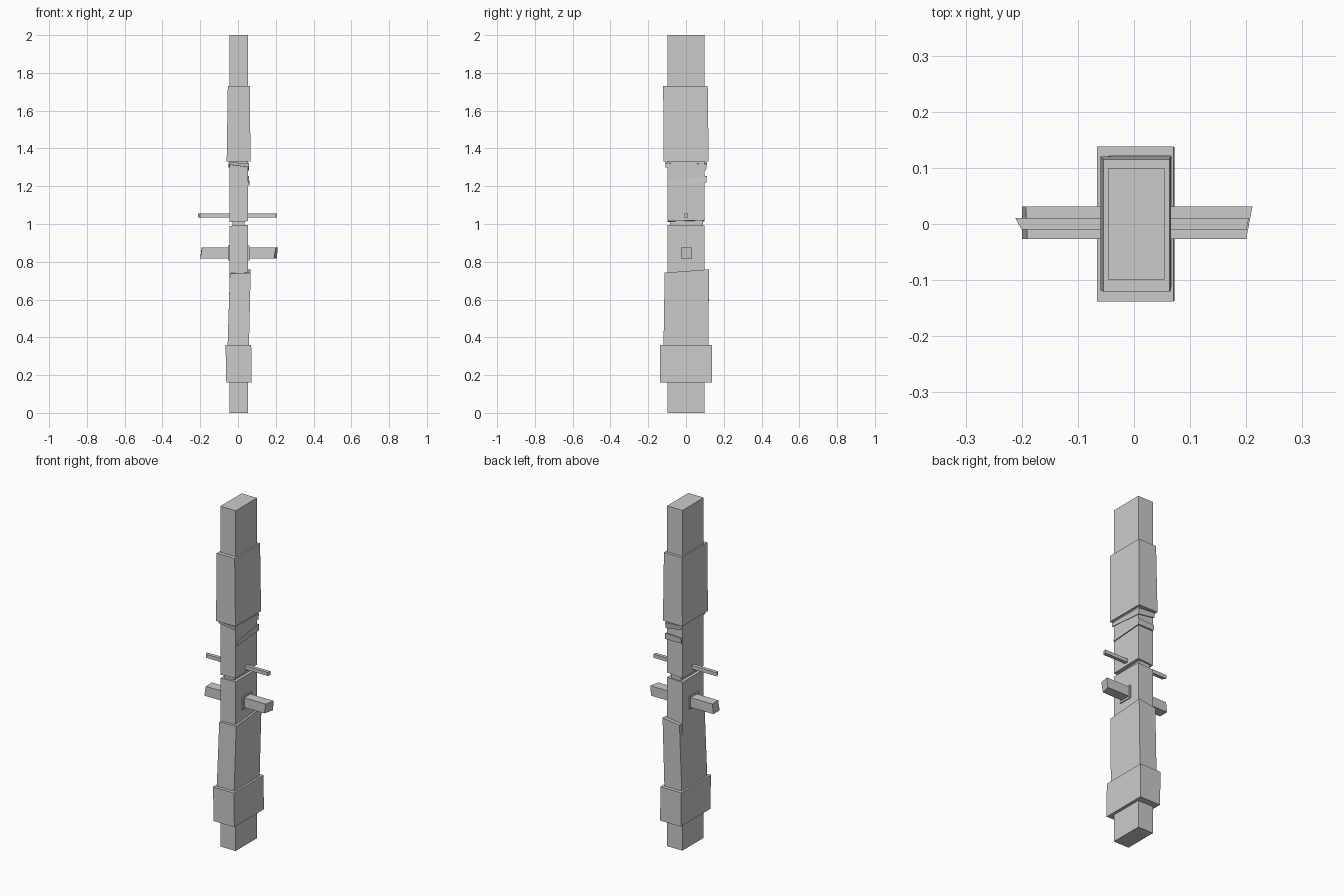
import bpy

if "Cube" in bpy.data.objects:
    bpy.data.objects.remove(bpy.data.objects["Cube"])


def solid(name, ring_a, ring_b):
    """Six-sided block joining two four-point rings."""
    faces = [(3, 2, 1, 0), (4, 5, 6, 7)]
    faces += [(i, (i + 1) % 4, (i + 1) % 4 + 4, i + 4) for i in range(4)]
    mesh = bpy.data.meshes.new(name)
    mesh.from_pydata(ring_a + ring_b, [], faces)
    mesh.update()
    obj = bpy.data.objects.new(name, mesh)
    bpy.context.collection.objects.link(obj)
    return obj


def ring(rect, z):
    """Corners of rect (x0, x1, y0, y1); z is one height or four."""
    x0, x1, y0, y1 = rect
    zs = z if isinstance(z, tuple) else (z,) * 4
    return [(x, y, h) for (x, y), h in
            zip(((x0, y0), (x1, y0), (x1, y1), (x0, y1)), zs)]


def block(name, low, z_low, high, z_high):
    return solid(name, ring(low, z_low), ring(high, z_high))


def peg(name, y0, y1, z0, z1, left, right):
    """Crosswise peg with skewed ends, x given for each end corner."""
    yz = ((y0, z0), (y1, z0), (y1, z1), (y0, z1))
    return solid(name, [(x, y, z) for x, (y, z) in zip(left, yz)],
                 [(x, y, z) for x, (y, z) in zip(right, yz)])


# Post in two halves, with a narrow splintered core in the break
post = (-0.046, 0.054, -0.099, 0.099)
block("lower_post", post, 0, post, (0.99, 0.995, 0.993, 0.988))
block("upper_post", post, (1.01, 1.015, 1.02, 1.012), post, 2)
core = (-0.03, 0.035, -0.085, 0.09)
block("break_core", core, 0.96, core, 1.04)

# Base collar
block("base_collar", (-0.062, 0.072, -0.137, 0.137), 0.16,
      (-0.066, 0.07, -0.138, 0.138), 0.36)

# Lower sleeve leans towards +x and sinks into the post on the -x side
block("lower_sleeve", (-0.055, 0.058, -0.119, 0.118), 0.355,
      (-0.043, 0.067, -0.113, 0.122), (0.738, 0.742, 0.76, 0.745))

# Upper sleeve
block("upper_sleeve", (-0.06, 0.066, -0.118, 0.12), 1.33,
      (-0.054, 0.063, -0.121, 0.115), 1.73)

# Two tilted bands below the upper sleeve
block("upper_band", (-0.05, 0.058, -0.108, 0.106), (1.315, 1.3, 1.283, 1.3),
      (-0.05, 0.059, -0.11, 0.111), (1.326, 1.322, 1.318, 1.325))
block("lower_band", (-0.044, 0.06, -0.095, 0.108), (1.205, 1.205, 1.22, 1.22),
      (-0.044, 0.058, -0.095, 0.11), (1.222, 1.225, 1.255, 1.25))

# Crosswise pegs
peg("thin_peg", -0.01, 0.011, 1.034, 1.055,
    (-0.2, -0.212, -0.212, -0.2), (0.2, 0.205, 0.205, 0.2))
peg("main_peg", -0.027, 0.031, 0.818, 0.875,
    (-0.2, -0.2, -0.193, -0.19), (0.19, 0.205, 0.211, 0.2))

# Thin socket plates around the main peg
for side, x0, x1 in (("left", -0.052, -0.04), ("right", 0.048, 0.06)):
    peg(side + "_socket_plate", -0.041, 0.039, 0.807, 0.885,
        (x0,) * 4, (x1,) * 4)
